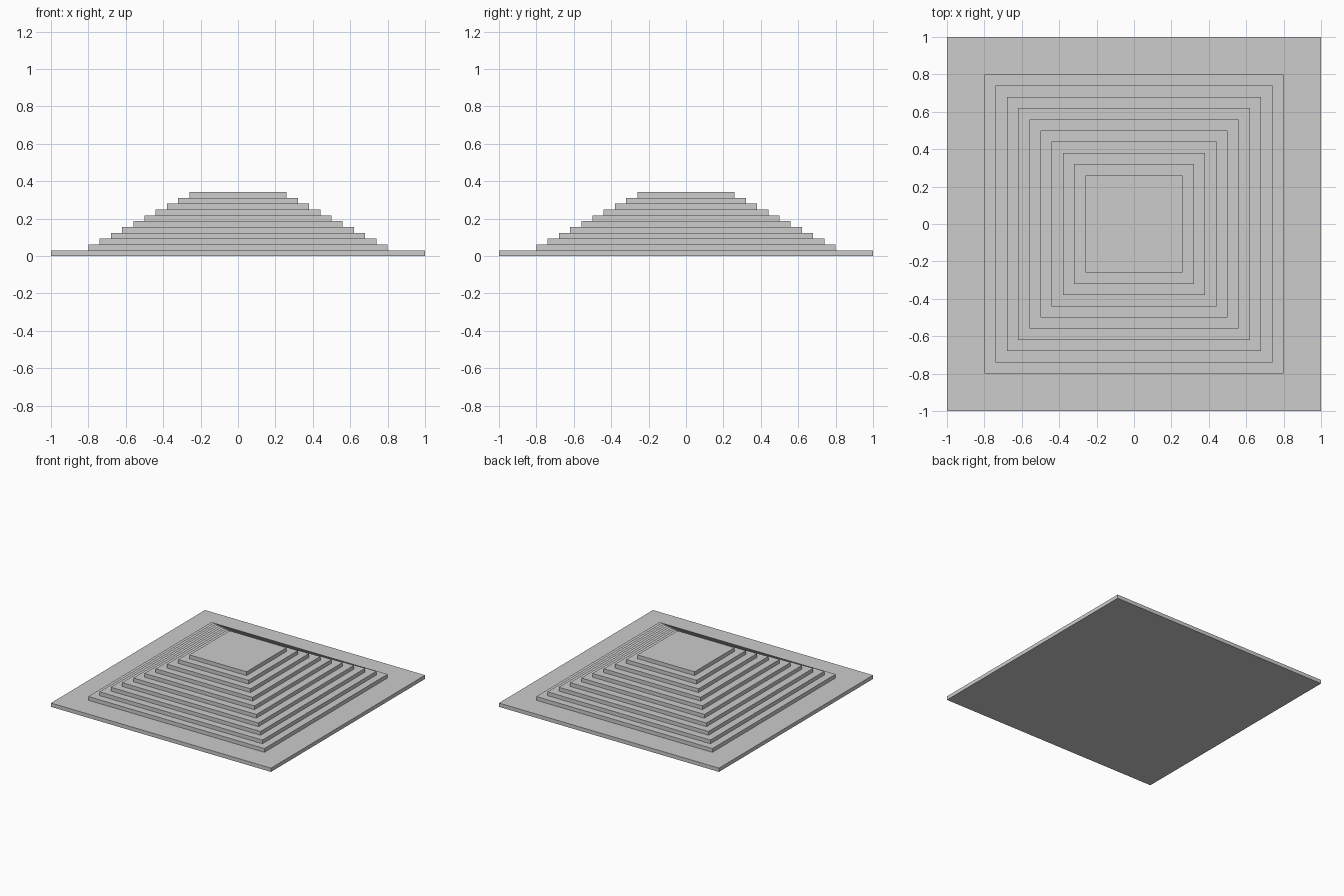
import bpy

if "Cube" in bpy.data.objects:
    bpy.data.objects.remove(bpy.data.objects["Cube"], do_unlink=True)

LAYER_HEIGHT = 0.0311
TIERS = 10

# Single stone colour
stone = bpy.data.materials.new("light_grey_stone")
stone.use_nodes = True
grey = (0.604, 0.604, 0.604, 1)
stone.diffuse_color = grey
stone.node_tree.nodes["Principled BSDF"].inputs["Base Color"].default_value = grey


def slab(name, half_width, layer):
    """Square slab resting on the layer below it."""
    bpy.ops.mesh.primitive_cube_add(size=1, location=(0, 0, (layer + 0.5) * LAYER_HEIGHT))
    obj = bpy.context.object
    obj.name = name
    obj.scale = (2 * half_width, 2 * half_width, LAYER_HEIGHT)
    bpy.ops.object.transform_apply(location=False, rotation=False, scale=True)
    obj.data.materials.append(stone)
    return obj


# Wide ground plinth
slab("base_plinth", 1.0, 0)

# Evenly shrinking steps up to the flat summit
for i in range(TIERS):
    name = "summit_platform" if i == TIERS - 1 else f"step_{i + 1}"
    slab(name, 0.8 - 0.06 * i, i + 1)
